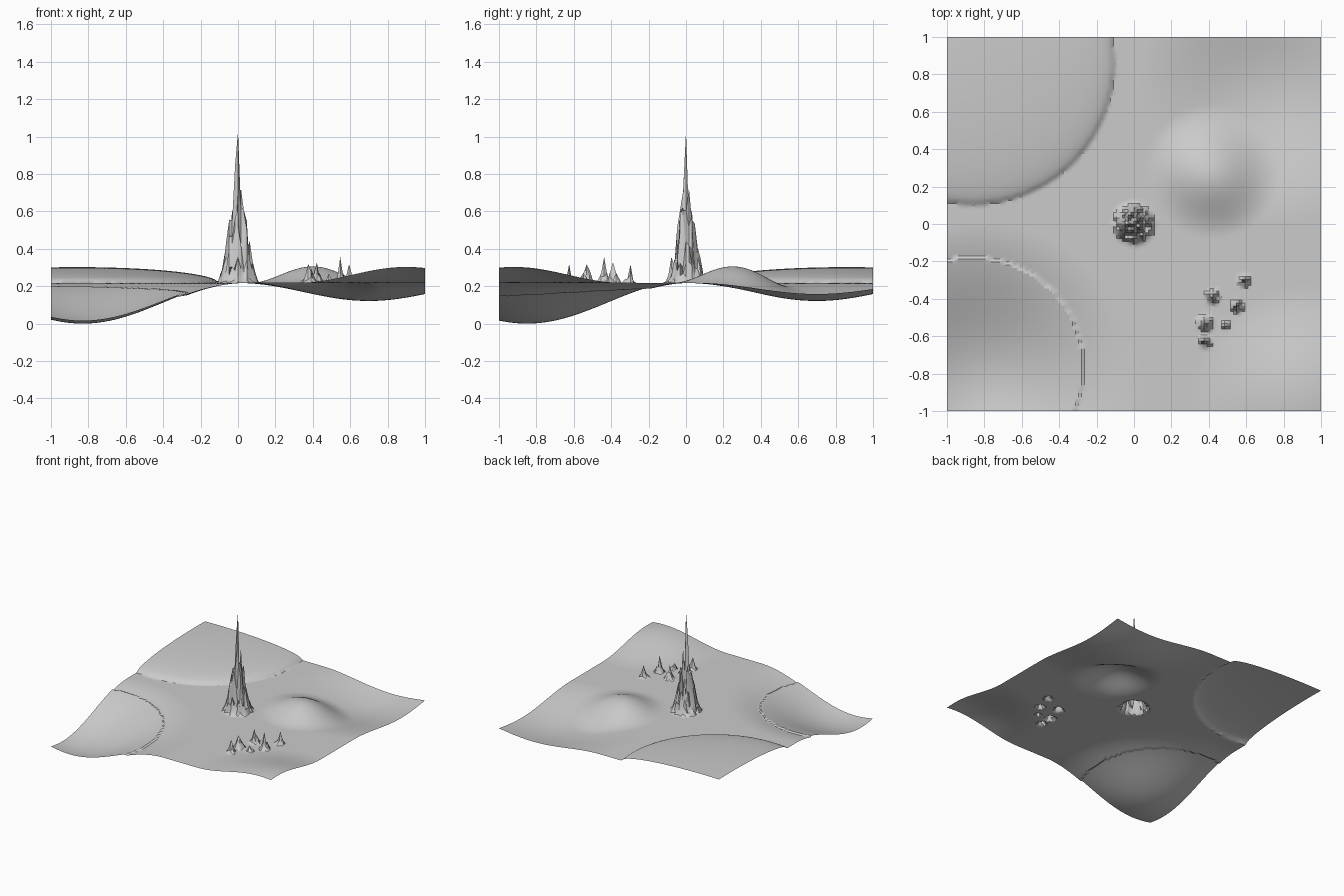
import bpy
import bmesh
import random
from math import cos, pi, hypot, sqrt

cube = bpy.data.objects.get("Cube")
if cube:
    bpy.data.objects.remove(cube, do_unlink=True)

random.seed(4)
SEGMENTS = 128
BASE = 0.22

stone = bpy.data.materials.new("grey_stone")
stone.use_nodes = True
grey = (0.6, 0.6, 0.6, 1)
stone.diffuse_color = grey
stone.node_tree.nodes["Principled BSDF"].inputs["Base Color"].default_value = grey

# Soft swells: x, y, radius, height
SWELLS = [
    (-0.83, -0.85, 0.87, -0.229),   # deep bowl
    (0.70, 0.70, 0.70, -0.096),     # shallow valley
    (0.90, -0.92, 0.59, 0.086),     # corner hill
    (0.42, 0.28, 0.36, 0.103),      # round mound
]

# Small rock needles: x, y, radius, height
NEEDLES = [
    (0.59, -0.30, 0.035, 0.10),
    (0.42, -0.39, 0.040, 0.11),
    (0.55, -0.44, 0.035, 0.14),
    (0.38, -0.53, 0.048, 0.10),
    (0.49, -0.54, 0.026, 0.05),
    (0.38, -0.63, 0.036, 0.10),
]


def swell(x, y, cx, cy, radius, height):
    d = hypot(x - cx, y - cy) / radius
    return height * (1 + cos(pi * d)) / 2 if d < 1 else 0


def cap(x, y, cx, cy, radius, height):
    d = hypot(x - cx, y - cy) / radius
    return height * sqrt(1 - d * d) if d < 1 else 0


def spikes(x, y, cx, cy, radius, height, power):
    d = hypot(x - cx, y - cy)
    if d >= radius:
        return 0
    peak = height * (1 - d / radius) ** power
    return peak if d < 0.011 else peak * random.uniform(0.2, 1.1)


def ground(x, y):
    z = BASE + sum(swell(x, y, *s) for s in SWELLS)
    # Domed plateau with a steep rim
    z += cap(x, y, -0.86, 0.86, 0.755, 0.085)
    # Low raised rim around the bowl
    if hypot(x + 0.86, y + 0.77) < 0.59:
        z += 0.012
    return z


# Terrain sheet, with the spire and needles drawn up out of it
bm = bmesh.new()
bmesh.ops.create_grid(bm, x_segments=SEGMENTS, y_segments=SEGMENTS, size=1)
for v in bm.verts:
    x, y = v.co.x, v.co.y
    v.co.z = ground(x, y) + spikes(x, y, 0, 0, 0.118, 0.81, 1.7)
    v.co.z += sum(spikes(x, y, *n, 1.0) for n in NEEDLES)

# Pin each needle tip and rest the lowest point on the floor
for cx, cy, radius, height in NEEDLES:
    tip = min(bm.verts, key=lambda v: hypot(v.co.x - cx, v.co.y - cy))
    tip.co.z = BASE + height
low = min(v.co.z for v in bm.verts)
for v in bm.verts:
    v.co.z -= low

mesh = bpy.data.meshes.new("terrain")
bm.to_mesh(mesh)
bm.free()
mesh.materials.append(stone)
terrain = bpy.data.objects.new("terrain", mesh)
bpy.context.collection.objects.link(terrain)

bpy.ops.object.select_all(action="DESELECT")
terrain.select_set(True)
bpy.context.view_layer.objects.active = terrain
bpy.ops.object.shade_smooth_by_angle(angle=pi / 6)
